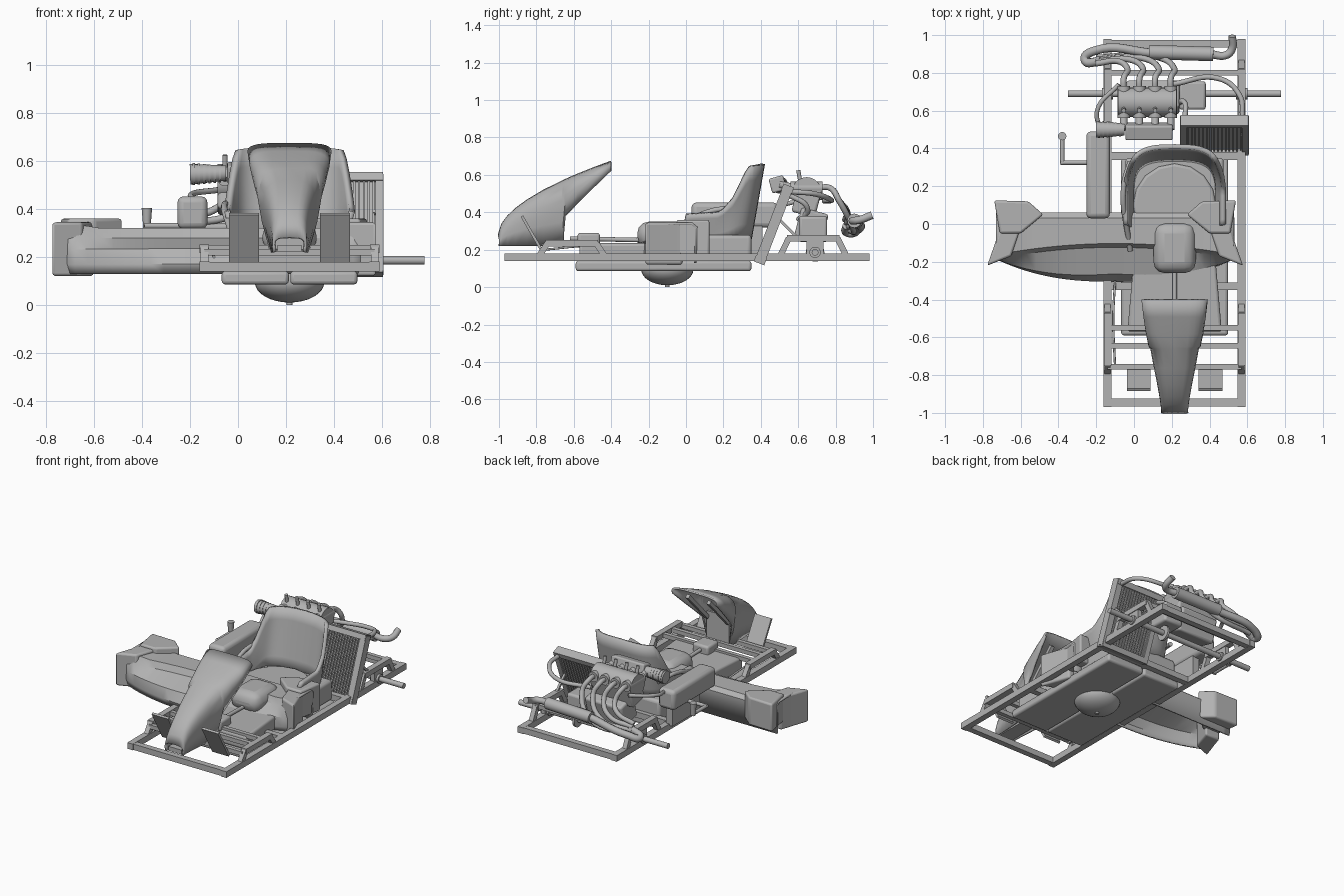
import bpy, bmesh
from math import sin, cos, pi, radians, degrees, atan2
from mathutils import Vector, Matrix

if "Cube" in bpy.data.objects:
    bpy.data.objects.remove(bpy.data.objects["Cube"])

grey = bpy.data.materials.new("plain_grey")
grey.use_nodes = True
grey.diffuse_color = (.45, .45, .45, 1)
grey.node_tree.nodes["Principled BSDF"].inputs["Base Color"].default_value = grey.diffuse_color

# shared positions: chassis centre line, rail offset from it, rail height
MID, RAIL, LOW = .215, .355, .16
SIDES = {"right": -1, "left": 1}


def finish(name, bm, bevel=0, thickness=0):
    bmesh.ops.recalc_face_normals(bm, faces=bm.faces)
    mesh = bpy.data.meshes.new(name)
    bm.to_mesh(mesh)
    bm.free()
    ob = bpy.data.objects.new(name, mesh)
    bpy.context.collection.objects.link(ob)
    mesh.materials.append(grey)
    if thickness:
        shell = ob.modifiers.new("thickness", "SOLIDIFY")
        shell.thickness, shell.offset = thickness, 0
    if bevel:
        rounding = ob.modifiers.new("rounding", "BEVEL")
        rounding.width, rounding.segments = bevel, 3
    bpy.ops.object.select_all(action="DESELECT")
    ob.select_set(True)
    bpy.context.view_layer.objects.active = ob
    bpy.ops.object.shade_smooth_by_angle(angle=radians(35))


def box(name, centre, size, bevel=0, tilt=0):
    bm = bmesh.new()
    turn = Matrix.Rotation(radians(tilt), 4, "X")
    bmesh.ops.create_cube(bm, size=1, matrix=Matrix.Translation(centre) @ turn @ Matrix.Diagonal((*size, 1)))
    finish(name, bm, bevel)


def beam(name, x, start, end, width=.032):
    start, end = Vector((x, *start)), Vector((x, *end))
    run = end - start
    box(name, (start + end) / 2, (width, run.length, width), tilt=degrees(atan2(run.z, run.y)))


def rod(name, start, end, radius, end_radius=None):
    start, end = Vector(start), Vector(end)
    axis = end - start
    place = Matrix.Translation((start + end) / 2) @ axis.to_track_quat("Z", "Y").to_matrix().to_4x4()
    bm = bmesh.new()
    bmesh.ops.create_cone(bm, cap_ends=True, segments=20, radius1=radius,
                          radius2=end_radius or radius, depth=axis.length, matrix=place)
    finish(name, bm)


def pipe(name, radius, *points):
    curve = bpy.data.curves.new(name, "CURVE")
    curve.dimensions = "3D"
    curve.bevel_depth, curve.bevel_resolution, curve.resolution_u = radius, 3, 8
    curve.use_fill_caps = True
    spline = curve.splines.new("BEZIER")
    spline.bezier_points.add(len(points) - 1)
    for knot, point in zip(spline.bezier_points, points):
        knot.co = point
        knot.handle_left_type = knot.handle_right_type = "AUTO"
    curve.materials.append(grey)
    bpy.context.collection.objects.link(bpy.data.objects.new(name, curve))


def loft(name, rows, solid=True, **options):
    bm = bmesh.new()
    rings = [[bm.verts.new(point) for point in row] for row in rows]
    count = len(rings[0])
    for near, far in zip(rings, rings[1:]):
        for i in range(count if solid else count - 1):
            j = (i + 1) % count
            bm.faces.new((near[i], near[j], far[j], far[i]))
    if solid:
        bm.faces.new(rings[0])
        bm.faces.new(rings[-1])
    finish(name, bm, **options)


def prism(name, plan, bottom, top, **options):
    loft(name, [[(x, y, z) for x, y in plan] for z in (bottom, top)], **options)


def smooth(value):
    value = min(1, max(0, value))
    return value * value * (3 - 2 * value)


# chassis: rectangular frame, raised side brackets and cross bars
for side, sign in SIDES.items():
    x = MID + sign * RAIL
    box(side + "_rail", centre=(x, .005, LOW), size=(.042, 1.95, .042))
    for end, middle, top in (("front", -.61, .235), ("rear", .68, .262)):
        box(f"{end}_{side}_bracket", centre=(x, middle, top), size=(.04, .28, .035))
        for way in SIDES.values():
            beam(f"{end}_{side}_leg_{way}", x, (middle + way * .13, top), (middle + way * .18, LOW))
for end, y in (("front", -.945), ("rear", .955), ("tray_front", -.33), ("tray_rear", .36)):
    box(end + "_cross_bar", centre=(MID, y, LOW), size=(2 * RAIL, .04, .04))
for part, y, z in (("pedal", -.755, .22), ("middle", -.645, .235), ("deck", -.55, .235), ("engine", .8, .262)):
    box(part + "_cross_bar", centre=(MID, y, z), size=(2 * RAIL, .028, .028))

# pedals lean forwards
for side, sign in SIDES.items():
    box(side + "_pedal", centre=(MID + sign * .19, -.82, .28), size=(.125, .015, .23), tilt=30)
box("pedal_box", centre=(MID, -.52, .255), size=(.12, .12, .07), bevel=.015)
pipe("brake_line", .006, (-.1, -.76, .2), (-.11, -.5, .22), (-.1, -.3, .2))

# floor tray in two halves, rounded under bulge, deck and tank
for side, sign in SIDES.items():
    box(side + "_floor_tray", centre=(MID + sign * .143, -.12, .113), size=(.28, .94, .055), bevel=.015)
bm = bmesh.new()
bulge = Matrix.Translation((MID, -.1, .095)) @ Matrix.Diagonal((.145, .14, .085, 1))
bmesh.ops.create_uvsphere(bm, u_segments=32, v_segments=16, radius=1, matrix=bulge)
finish("under_bulge", bm)
rod("drain_plug", (MID, -.1, 0), (MID, -.1, .03), radius=.012)
prism("front_deck", [(MID - .25, -.57), (MID + .25, -.57), (MID + .2, 0), (MID - .2, 0)],
      bottom=.14, top=.235, bevel=.015)
box("seat_base", centre=(MID, .15, .21), size=(.52, .4, .14), bevel=.02)
box("tank", centre=(MID, -.125, .28), size=(.225, .27, .14), bevel=.06)
rod("steering_shaft", (MID, -.17, .25), (MID, -.62, .26), radius=.012)

# bucket seat: a U-shaped wall that rises at the back
rows = []
for step in range(-20, 21):
    along = abs(step) / 20
    sign = 1 if step > 0 else -1
    turn = min(along / .6, 1) * pi / 2
    x = .26 * sin(turn) ** .65
    y = .2 + .17 * abs(cos(turn)) ** .7 - max(0, along - .6) / 2
    rise = smooth((.64 - along) * 4)
    height = .13 + .03 * (1 - along) + .24 * rise
    rows.append([(MID + sign * x * (.86 + .14 * k - .09 * rise * k * k),
                  y - .03 * (1 - k) + .04 * rise * k, .26 + height * k)
                 for k in (level / 5 for level in range(6))])
loft("seat_shell", rows, solid=False, thickness=.025)
prism("seat_pan", [(MID + .22 * cos(a), .1 + .22 * sin(a)) for a in (i * pi / 8 for i in range(16))],
      bottom=.24, top=.3, bevel=.015)
pipe("gear_lever", .014, (-.02, .33, .4), (-.055, .2, .42), (-.02, -.14, .28))

# nose cowl: arched shell sweeping up and back, open beneath its rear visor
rows = []
for k in (0, .03, .08, .15, .25, .4, .57, .59, .7, .85, 1):
    top = .28 + .39 * k ** .55
    base = .22 if k < .58 else .38 + .58 * (k - .58)
    width = .07 + .107 * sin(k * pi / 2) ** 1.35
    taper = min(.5, 1.4 * (top - base))
    rows.append([])
    for i in range(17):
        a = pi * i / 16
        up = sin(a) ** .6 if 0 < i < 16 else 0
        across = abs(cos(a)) ** .5 * (1 if i < 8 else -1)
        rows[-1].append((MID + across * width * (1 - taper * (1 - up) ** 1.5), -1 + .6 * k, base + (top - base) * up))
loft("nose_cowl", rows, solid=False, thickness=.012)
box("nose_floor", centre=(MID, -.82, .235), size=(.1, .34, .03))
box("nose_bulkhead", centre=(MID, -.66, .33), size=(.17, .015, .2))
for side, sign in SIDES.items():
    beam(side + "_cowl_strut", MID + sign * .08, (-.65, .39), (-.44, .61), width=.025)

# wide bumper fairing: a crescent in plan, hollow underneath
BUMPER = -.1
rows = []
for step in range(-12, 13):
    u = abs(step) / 12
    lip = -.1 - .06 * u * u
    nose = -.3 + .12 * u ** 2.5
    top = .315 + .1 * max(0, u - .75)
    section = [(.05, .13), (.055, top - .02), (.03, top), (lip, top), (lip - .02, top - .04),
               (nose + .04 * (1 - u), .23), (nose, .17), (nose + .01, .13)]
    rows.append([(BUMPER + .63 * step / 12, y, z) for y, z in section])
loft("bumper_fairing", rows, solid=False, thickness=.012)

# flared ends of the bumper: a front flare and a rear wing on each side
flare = [(.677, -.22), (.635, -.1), (.61, -.02), (.5, -.02), (.55, -.17)]
wing = [(.61, -.05), (.64, .125), (.46, .12), (.38, .05), (.5, -.05)]
for side, sign in SIDES.items():
    for part, plan, bottom, top in (("flare", flare, .12, .345), ("wing", wing, .17, .36)):
        prism(f"{side}_end_{part}", [(BUMPER + sign * x, y) for x, y in plan], bottom, top, bevel=.012)

# side tank and shifter arm
box("side_tank", centre=(-.19, .26, .385), size=(.125, .46, .135), bevel=.025)
box("side_tank_mount", centre=(-.16, .26, .25), size=(.05, .3, .16))
rod("shifter_arm", (-.2, .325, .33), (-.39, .325, .33), radius=.012)
rod("shifter_bar", (-.38, .32, .33), (-.38, .47, .33), radius=.012)
rod("shifter_knob", (-.38, .465, .32), (-.38, .465, .405), radius=.015, end_radius=.022)

# radiator leaning backwards: core, tanks, side frames and fins
LEAN = -21
leaning = Matrix.Translation((.425, .47, .335)) @ Matrix.Rotation(radians(LEAN), 4, "X")


def radiator_part(name, x, z, size):
    box("radiator_" + name, leaning @ Vector((x, 0, z)), size, tilt=LEAN)


radiator_part("core", 0, 0, size=(.3, .02, .4))
for end, sign in (("top", 1), ("bottom", -1)):
    radiator_part(end + "_tank", 0, sign * .205, size=(.36, .06, .035))
for side, sign in SIDES.items():
    radiator_part(side + "_frame", sign * .165, 0, size=(.035, .055, .43))
for i in range(-7, 8):
    radiator_part(f"fin_{i}", i * .02, 0, size=(.009, .042, .39))
beam("radiator_brace", MID + RAIL, (.47, .39), (.6, .26), width=.015)

# engine: tilted block, cylinder bank, intake and ribbed air filter
box("engine_block", centre=(.1, .67, .33), size=(.28, .15, .16), bevel=.015, tilt=-15)
box("cylinder_bank", centre=(.07, .645, .46), size=(.31, .13, .15), bevel=.015, tilt=-15)
rod("valve_cover", (-.085, .645, .51), (.225, .645, .51), radius=.078)
box("clutch_case", centre=(.31, .68, .31), size=(.14, .15, .14), bevel=.015)
box("intake_box", centre=(.08, .49, .55), size=(.25, .08, .08), bevel=.01, tilt=15)
rod("air_filter", (-.2, .5, .545), (-.05, .5, .55), radius=.043, end_radius=.032)
for i in range(6):
    x = -.19 + i * .022
    rod(f"filter_rib_{i}", (x, .5, .546), (x + .01, .5, .546), radius=.046 - i * .002)

# four cylinders with plugs, intake stubs and exhaust headers
for i in range(4):
    x = .07 + (i - 1.5) * .083
    rod(f"cylinder_{i}", (x, .56, .53), (x, .73, .53), radius=.034)
    rod(f"spark_plug_{i}", (x, .61, .57), (x, .6, .625), radius=.011)
    rod(f"intake_stub_{i}", (x, .5, .55), (x, .58, .53), radius=.02)
    pipe(f"exhaust_header_{i}", .016, (x, .7, .53), (x, .77, .53), (x + .02, .82, .46),
         (x * .7 - .04, .86 + .01 * i, .41 - .03 * i), (-.2, .85 + .01 * i, .36 - .02 * i))
pipe("exhaust_loop", .024, (-.18, .86, .33), (-.26, .87, .29), (-.2, .92, .31), (.1, .905, .35))
rod("silencer", (.08, .91, .35), (.42, .9, .355), radius=.038)
pipe("tail_pipe", .021, (.4, .9, .355), (.49, .895, .355), (.52, .93, .36), (.52, .995, .385))

# coolant hoses
pipe("left_hose", .014, (.2, .74, .46), (.45, .77, .47), (.56, .68, .5), (.575, .56, .51))
pipe("lower_hose", .014, (.2, .6, .36), (.26, .65, .42), (.27, .54, .5))
pipe("right_hose", .012, (-.17, .48, .43), (-.195, .6, .46), (-.08, .74, .48))

# rear axle with bearings and sprocket
rod("rear_axle", (-.35, .69, .186), (.778, .69, .186), radius=.018)
rod("sprocket", (.33, .69, .186), (.345, .69, .186), radius=.05)
for side, sign in SIDES.items():
    x = MID + sign * RAIL
    rod(side + "_axle_bearing", (x - .03, .69, .186), (x + .03, .69, .186), radius=.03)
    box(side + "_bearing_block", centre=(x, .69, .21), size=(.03, .09, .07))
